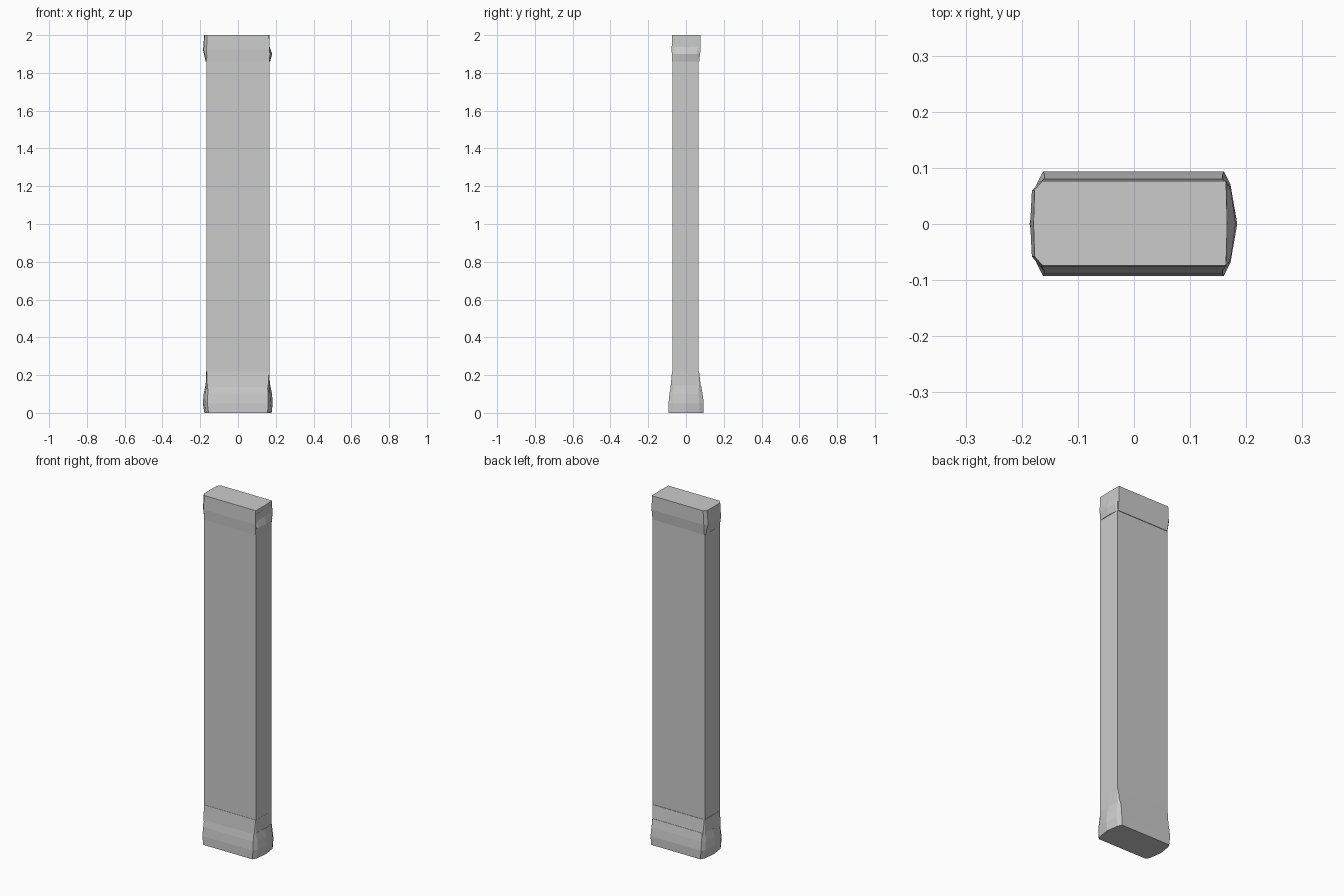
import bpy, bmesh


def outline(x0, x1, y0, y1, cl, cr, bulge):
    """Chamfered rectangle with pointed short sides (cl/cr = left/right chamfer)."""
    ym = (y0 + y1) / 2
    return [(x0 + cl, y0), (x1 - cr, y0), (x1 - bulge, y0 + cr), (x1, ym),
            (x1 - bulge, y1 - cr), (x1 - cr, y1), (x0 + cl, y1),
            (x0 + bulge, y1 - cl), (x0, ym), (x0 + bulge, y0 + cl)]


def loft(name, sections):
    """Skin a stack of (z, outline arguments) into a closed solid."""
    bm = bmesh.new()
    rings = [[bm.verts.new((x, y, z)) for x, y in outline(*args)]
             for z, *args in sections]
    n = len(rings[0])
    for a, b in zip(rings, rings[1:]):
        for i in range(n):
            j = (i + 1) % n
            bm.faces.new((a[i], a[j], b[j], b[i]))
    bm.faces.new(rings[0][::-1])
    bm.faces.new(rings[-1])
    bmesh.ops.recalc_face_normals(bm, faces=bm.faces)
    mesh = bpy.data.meshes.new(name)
    bm.to_mesh(mesh)
    bm.free()
    obj = bpy.data.objects.new(name, mesh)
    bpy.context.collection.objects.link(obj)
    return obj


# Flat rectangular shaft
bpy.ops.mesh.primitive_cube_add(size=1, location=(0, -0.003, 1.0))
shaft = bpy.context.object
shaft.name = "shaft"
shaft.scale = (0.332, 0.139, 1.96)

# Flared base with chamfered corners
loft("base", [
    (0.0, -0.178, 0.178, -0.093, 0.093, 0.022, 0.022, 0.010),
    (0.05, -0.186, 0.184, -0.093, 0.094, 0.024, 0.024, 0.012),
    (0.10, -0.182, 0.180, -0.088, 0.088, 0.022, 0.022, 0.010),
    (0.145, -0.173, 0.171, -0.080, 0.080, 0.014, 0.014, 0.005),
])

# Thin collar where the base blends into the shaft
loft("base_collar", [
    (0.13, -0.172, 0.169, -0.082, 0.080, 0.010, 0.010, 0.003),
    (0.22, -0.168, 0.167, -0.074, 0.069, 0.003, 0.003, 0.001),
])

# Cap block, bulging slightly on its left end
loft("cap", [
    (1.86, -0.171, 0.166, -0.073, 0.070, 0.008, 0.002, 0.002),
    (1.92, -0.185, 0.168, -0.076, 0.077, 0.018, 0.003, 0.003),
    (2.0, -0.179, 0.166, -0.074, 0.077, 0.016, 0.003, 0.002),
])

# Low swelling on the right end of the cap
loft("cap_side_swelling", [
    (1.86, 0.10, 0.170, -0.068, 0.066, 0.006, 0.006, 0.003),
    (1.90, 0.10, 0.181, -0.070, 0.070, 0.012, 0.012, 0.008),
    (1.94, 0.10, 0.167, -0.068, 0.068, 0.006, 0.006, 0.002),
])
